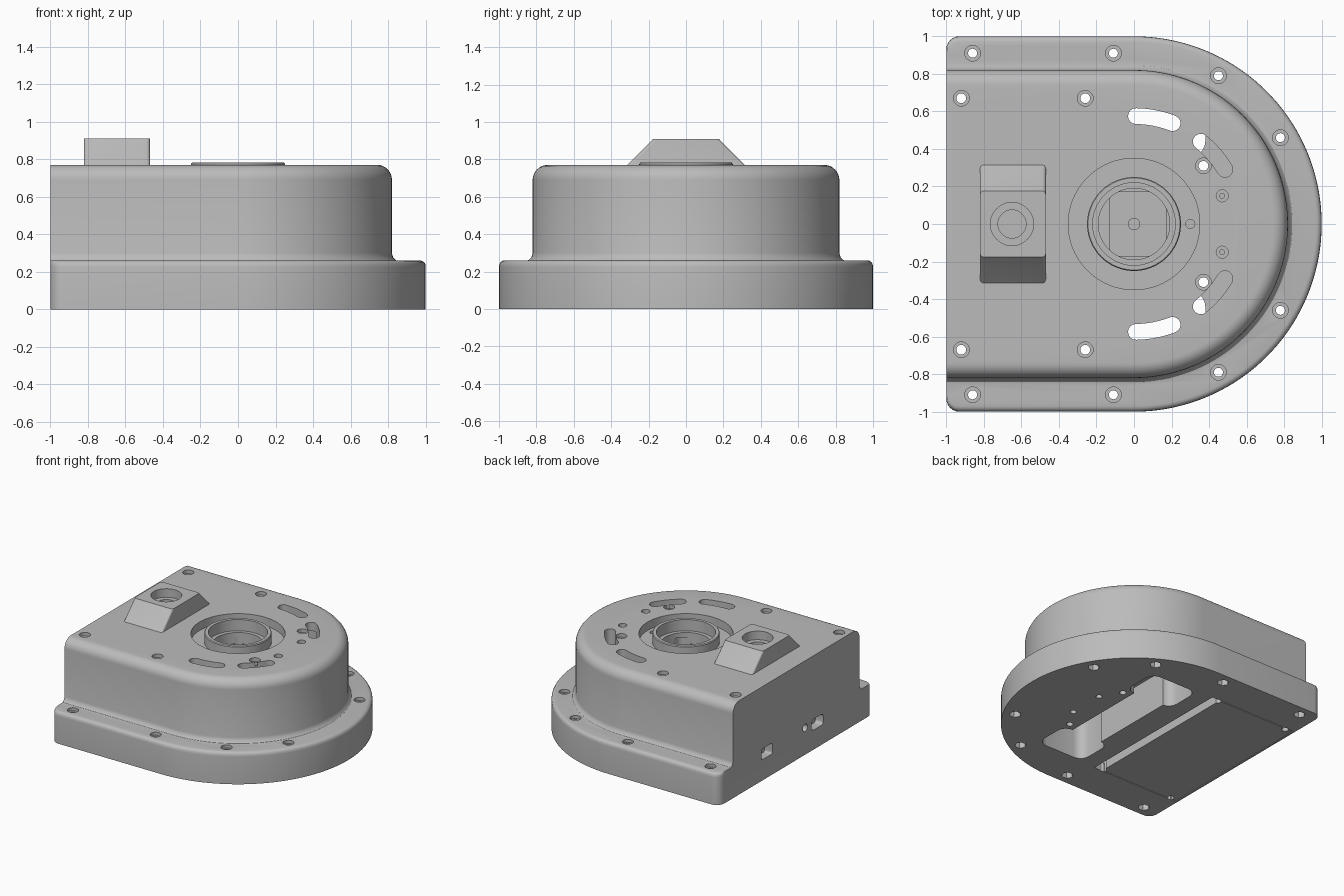
import bpy, bmesh
from math import pi, sin, cos, radians

cube = bpy.data.objects.get("Cube")
if cube:
    bpy.data.objects.remove(cube)

grey = bpy.data.materials.new("light_grey")
grey.use_nodes = True
grey.diffuse_color = (0.5, 0.5, 0.5, 1)
grey.node_tree.nodes["Principled BSDF"].inputs["Base Color"].default_value = grey.diffuse_color


def loft(name, rings):
    """Closed solid through matching rings, listed from bottom to top."""
    bm = bmesh.new()
    loops = [[bm.verts.new(p) for p in ring] for ring in rings]
    for a, b in zip(loops, loops[1:]):
        for i in range(len(a)):
            j = (i + 1) % len(a)
            bm.faces.new((a[i], a[j], b[j], b[i]))
    bm.faces.new(loops[0][::-1])
    bm.faces.new(loops[-1])
    bmesh.ops.recalc_face_normals(bm, faces=bm.faces)
    mesh = bpy.data.meshes.new(name)
    bm.to_mesh(mesh)
    bm.free()
    mesh.materials.append(grey)
    ob = bpy.data.objects.new(name, mesh)
    bpy.context.collection.objects.link(ob)
    return ob


def arc(x, y, r, a0, a1, n):
    steps = [radians(a0 + (a1 - a0) * i / n) for i in range(n + 1)]
    return [(x + r * cos(a), y + r * sin(a)) for a in steps]


def at(points, z):
    return [(x, y, z) for x, y in points]


def prism(name, points, z0, z1):
    return loft(name, [at(points, z0), at(points, z1)])


def turned(name, x, y, profile, n=32):
    """Stepped round part from (radius, z) pairs."""
    return loft(name, [at(arc(x, y, r, 0, 360 - 360 / n, n - 1), z) for r, z in profile])


def rounded_rect(x0, x1, y0, y1, r, n=5):
    return (arc(x1 - r, y1 - r, r, 0, 90, n) + arc(x0 + r, y1 - r, r, 90, 180, n)
            + arc(x0 + r, y0 + r, r, 180, 270, n) + arc(x1 - r, y0 + r, r, 270, 360, n))


def arc_slot(r, half, a0, a1):
    """Curved slot with round ends about the centre."""
    e0, e1 = radians(a0), radians(a1)
    return (arc(0, 0, r + half, a0, a1, 10)
            + arc(r * cos(e1), r * sin(e1), half, a1, a1 + 180, 8)[1:-1]
            + arc(0, 0, r - half, a1, a0, 10)
            + arc(r * cos(e0), r * sin(e0), half, a0 + 180, a0 + 360, 8)[1:-1])


def d_shape(r, corner=0):
    """Round at +x, flat at the -x end."""
    pts = arc(0, 0, r, -90, 90, 72)
    if corner:
        pts += arc(corner - 1, r - corner, corner, 90, 180, 6)
        pts += arc(corner - 1, corner - r, corner, 180, 270, 6)
    else:
        pts += [(-1, r), (-1, -r)]
    return pts


def carve(target, steps):
    """Apply boolean steps in order and keep the result."""
    for op, tool in steps:
        m = target.modifiers.new(op, 'BOOLEAN')
        m.operation, m.object, m.solver = op, tool, 'EXACT'
    graph = bpy.context.evaluated_depsgraph_get()
    mesh = bpy.data.meshes.new_from_object(target.evaluated_get(graph))
    target.modifiers.clear()
    target.data = mesh


# Flange base and domed upper shell
base_profile = [(1, 0), (1, 0.225)] + [(0.97 + 0.03 * cos(a), 0.23 + 0.03 * sin(a))
                                       for a in (pi / 8, pi / 4, 3 * pi / 8, pi / 2)]
housing = loft("housing", [at(d_shape(r, 0.07), z) for r, z in base_profile])
foot = [(0.865, 0.2)] + [(0.865 - 0.045 * cos(a), 0.3 - 0.045 * sin(a))
                         for a in (pi / 2, pi / 3, pi / 6, 0)]
crown = [(0.74 + 0.08 * cos(i * pi / 16), 0.69 + 0.08 * sin(i * pi / 16)) for i in range(9)]
upper = loft("upper", [at(d_shape(r), z) for r, z in foot + crown])

# Bearing seat: sunken ring, raised collar and stepped bore
CUT, ADD = 'DIFFERENCE', 'UNION'
steps = [(ADD, upper),
         (CUT, turned("groove", 0, 0, [(0.35, 0.7), (0.35, 0.9)], 96)),
         (ADD, turned("collar", 0, 0, [(0.25, 0.6), (0.25, 0.775), (0.245, 0.782)], 96)),
         (CUT, turned("bore", 0, 0, [(0.19, 0.6), (0.19, 0.69), (0.22, 0.69), (0.22, 0.9)], 64)),
         (CUT, prism("well", rounded_rect(-0.13, 0.17, -0.17, 0.17, 0.05), 0.45, 0.65)),
         (CUT, turned("pin_hole", 0.3, 0, [(0.024, 0.5), (0.024, 0.8)], 20))]

# Underside: cover recess and channel
steps += [(CUT, prism("recess", rounded_rect(-0.985, -0.19, -0.69, 0.69, 0.01, 2), -0.1, 0.07)),
          (CUT, prism("channel", rounded_rect(0.02, 0.3, -0.45, 0.45, 0.02), -0.1, 0.3))]

through = []
for s in (-1, 1):
    # Flange screw holes with hexagonal nut pockets
    for x, y in ((-0.86, 0.91), (-0.11, 0.91), (0.45, 0.79), (0.78, 0.46)):
        hole = [(0.024, -0.1), (0.024, 0.235), (0.042, 0.235), (0.042, 0.4)]
        steps.append((CUT, turned("flange_hole", x, s * y, hole, 20)))
        steps.append((CUT, turned("nut", x, s * y, [(0.045, -0.1), (0.045, 0.06)], 6)))
    # Long screw holes through the top
    for x, y in ((-0.92, 0.67), (-0.26, 0.67), (0.37, 0.31)):
        hole = [(0.026, -0.1), (0.026, 0.74), (0.042, 0.74), (0.042, 0.9)]
        through.append((CUT, turned("top_hole", x, s * y, hole, 20)))
    small = [(0.013, 0.55), (0.013, 0.74), (0.032, 0.74), (0.032, 0.9)]
    steps.append((CUT, turned("small_hole", 0.47, s * 0.15, small, 20)))
    steps.append((CUT, turned("blind_hole", 0.47, s * 0.15, [(0.024, -0.1), (0.024, 0.1)], 16)))
    # Deep pockets below the curved slots
    y0, y1 = sorted((s * 0.36, s * 0.67))
    steps.append((CUT, prism("pocket", rounded_rect(-0.05, 0.38, y0, y1, 0.08), -0.1, 0.7)))
    for r, a0, a1, low in ((0.575, 69, 89, 0.6), (0.565, 31, 51, 0.35)):
        a0, a1 = (a0, a1) if s > 0 else (-a1, -a0)
        steps.append((CUT, prism("slot", arc_slot(r, 0.042, a0, a1), low, 0.9)))

# Connector openings in the flat wall
for y0, y1, z0, z1, r in ((0.31, 0.45, 0.17, 0.26, 0.015), (-0.35, -0.2, 0.16, 0.25, 0.025),
                          (-0.145, -0.085, 0.19, 0.25, 0.029)):
    outline = rounded_rect(y0, y1, z0, z1, r)
    steps.append((CUT, loft("port", [[(x, y, z) for y, z in outline] for x in (-1.1, -0.93)])))

# Cover plate closing the recess
cover = prism("bottom_cover", rounded_rect(-0.98, -0.265, -0.682, 0.682, 0.01, 2), 0, 0.07)

# Sloped block on the top with a stepped socket
block = loft("sloped_block", [at(rounded_rect(-0.82, -0.47, -h, h, 0.02), z)
                              for h, z in ((0.325, 0.76), (0.18, 0.905), (0.176, 0.91))])
socket = turned("socket", -0.65, 0, [(0.075, 0.78), (0.075, 0.84), (0.115, 0.84), (0.115, 1)], 48)

shaft = turned("shaft_tip", 0, 0, [(0.033, 0.44), (0.033, 0.5)], 24)

carve(housing, steps + through)
carve(cover, through)
carve(block, [(CUT, socket)])
for tool in {t for _, t in steps + through} | {socket}:
    bpy.data.objects.remove(tool)

# Smooth curved walls and keep crisp edges
bpy.ops.object.select_all(action='DESELECT')
for ob in (housing, cover, block, shaft):
    ob.select_set(True)
bpy.context.view_layer.objects.active = housing
bpy.ops.object.shade_smooth_by_angle(angle=radians(30))
